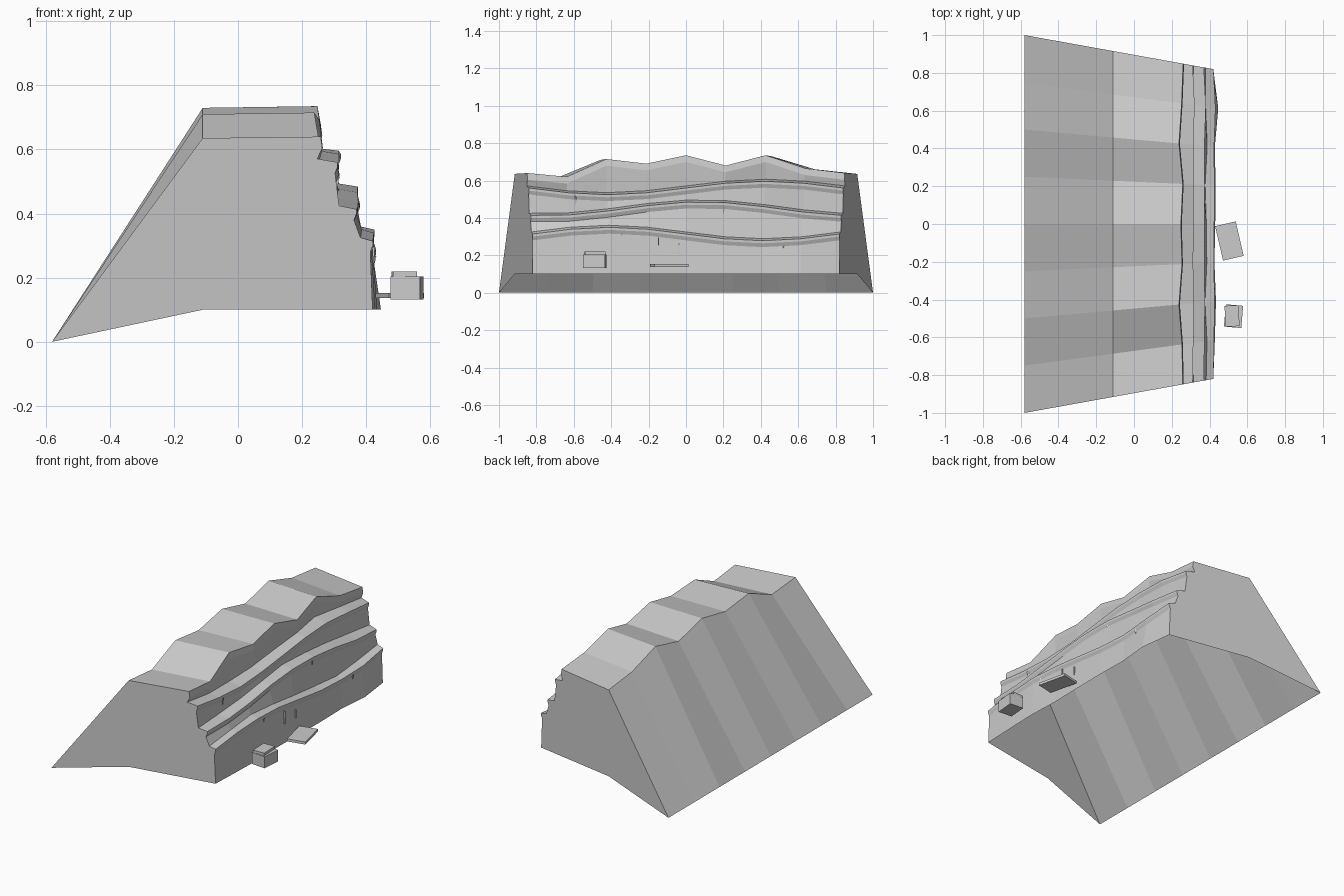
import bpy, bmesh, math
from mathutils import Matrix, Vector

if "Cube" in bpy.data.objects:
    bpy.data.objects.remove(bpy.data.objects["Cube"])

rock = bpy.data.materials.new("grey rock")
rock.diffuse_color = (0.6, 0.6, 0.6, 1)
rock.use_nodes = True
rock.node_tree.nodes["Principled BSDF"].inputs["Base Color"].default_value = rock.diffuse_color


def finish(bm, name):
    mesh = bpy.data.meshes.new(name)
    bm.to_mesh(mesh)
    bm.free()
    mesh.materials.append(rock)
    obj = bpy.data.objects.new(name, mesh)
    bpy.context.collection.objects.link(obj)
    return obj


def half_width(x):
    return 1 - 0.18 * (x + 0.58)


# crest heights and small wall bulges at nine stations along the cliff
CREST = [0.64, 0.62, 0.715, 0.69, 0.735, 0.68, 0.735, 0.665, 0.64]
BULGE = [-0.008, 0.0, 0.006, -0.002, 0.002, 0.004, 0.0, 0.018, -0.008]
LIP = [0.01, 0.006, -0.01, 0.006, 0.0, 0.01, -0.01, 0.004, 0.012]


def ledge_heights(t):
    low = 0.325 - 0.036 * math.sin(math.pi * t)
    mid = 0.460 + 0.037 * math.cos(math.pi * (t - 0.1))
    high = 0.571 + 0.036 * math.sin(math.pi * t)
    return low, mid, high


def section(i):
    """Outline of the cliff in x and z at one station."""
    t = -1 + i / 4
    top, b, c = CREST[i], BULGE[i], LIP[i]
    pts = [(0.428 + b, 0.1)]
    steps = [(0.424, 0.382), (0.373, 0.310), (0.314, 0.242 + c)]
    for k, ((outer, inner), z) in enumerate(zip(steps, ledge_heights(t))):
        e = outer + b * 0.4
        inner += 0.006 * math.sin(2.3 * i + 2 * k)
        pts += [(e - 0.008, z - 0.045), (e, z - 0.025), (e, z - 0.011), (inner, z)]
    pts += [(0.253 + c, top - 0.036), (0.248 + c, top),
            (-0.11, top * 0.993), (-0.58, 0)]
    return [Vector((x, t * half_width(x), z)) for x, z in pts]


# cliff shell: stations joined along the length, capped ends, open underneath
bm = bmesh.new()
rings = [[bm.verts.new(p) for p in section(i)] for i in range(9)]
for a, b in zip(rings, rings[1:]):
    for k in range(len(a) - 1):
        bm.faces.new((a[k], b[k], b[k + 1], a[k + 1]))
for ring, side in ((rings[0], -1), (rings[-1], 1)):
    foot = bm.verts.new((-0.11, side * half_width(-0.11), 0.1))
    loop = ring + [foot]
    bm.faces.new(loop if side < 0 else loop[::-1])
finish(bm, "cliff_body")


def box(name, centre, size, turn):
    bm = bmesh.new()
    mat = (Matrix.Translation(centre) @ Matrix.Rotation(math.radians(turn), 4, 'Z')
           @ Matrix.Diagonal((*size, 1)))
    bmesh.ops.create_cube(bm, size=1, matrix=mat)
    return finish(bm, name)


# loose rocks in front of the wall
box("loose_block", (0.527, -0.488, 0.168), (0.092, 0.118, 0.072), -5)
box("loose_block_cap", (0.519, -0.487, 0.212), (0.075, 0.11, 0.016), 2)
box("loose_slab", (0.505, -0.09, 0.145), (0.112, 0.187, 0.016), 13)


# small rock shards hanging against the wall
def shard(name, x, y, z, h):
    bm = bmesh.new()
    bmesh.ops.create_cone(bm, cap_ends=True, segments=3, radius1=0.001,
                          radius2=0.009, depth=h,
                          matrix=Matrix.Translation((x, y, z)))
    finish(bm, name)


for i, (x, y, z, h) in enumerate([(0.309, -0.59, 0.498, 0.045), (0.418, -0.345, 0.315, 0.03),
                                  (0.367, 0.2, 0.437, 0.05), (0.424, 0.52, 0.253, 0.03)]):
    shard(f"wall_shard_{i + 1}", x, y, z, h)

# thin upright cracks on the lower wall
box("crack_left", (0.422, -0.147, 0.255), (0.008, 0.004, 0.08), 0)
box("crack_right", (0.422, -0.038, 0.235), (0.008, 0.004, 0.055), 0)
